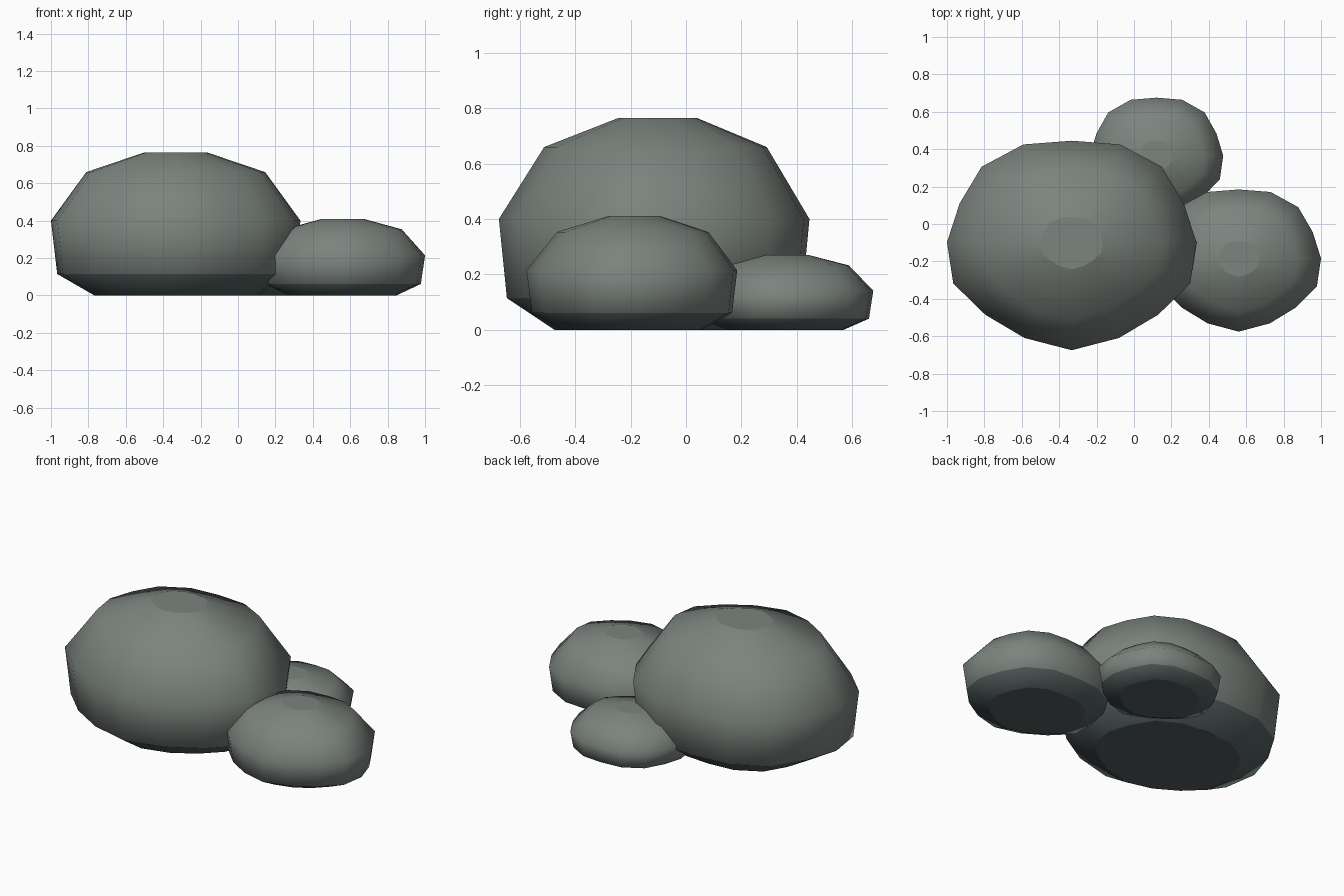
import bpy, bmesh, math

if "Cube" in bpy.data.objects:
    bpy.data.objects.remove(bpy.data.objects["Cube"])


def material(name, rgb):
    m = bpy.data.materials.new(name)
    m.diffuse_color = (*rgb, 1.0)
    m.use_nodes = True
    m.node_tree.nodes["Principled BSDF"].inputs["Base Color"].default_value = m.diffuse_color
    return m


STONE = material("grey_stone", (0.20, 0.23, 0.21))
BASE = material("dark_damp_stone", (0.085, 0.11, 0.11))

# Shared boulder profile: (height fraction, radius fraction)
PROFILE = [(0.0, 0.652), (0.15, 0.95), (0.523, 1.0), (0.862, 0.717), (1.0, 0.25)]
SIDES = 16


def boulder(name, cx, cy, rx, ry, height):
    bm = bmesh.new()
    rings = []
    for h, r in PROFILE:
        ring = []
        for i in range(SIDES):
            a = 2 * math.pi * i / SIDES
            k = r * (1 - 0.03 * math.sin(5 * a))   # gentle uneven outline
            ring.append(bm.verts.new((cx + rx * k * math.cos(a),
                                      cy + ry * k * math.sin(a), h * height)))
        rings.append(ring)
    # Smooth sides, with the lowest band in the darker stone
    for level, (low, up) in enumerate(zip(rings, rings[1:])):
        for i in range(SIDES):
            j = (i + 1) % SIDES
            f = bm.faces.new((low[i], low[j], up[j], up[i]))
            f.smooth = True
            f.material_index = 1 if level == 0 else 0
    # Flat top and underside
    bm.faces.new(rings[-1])
    bm.faces.new(rings[0][::-1]).material_index = 1
    mesh = bpy.data.meshes.new(name)
    bm.to_mesh(mesh)
    bm.free()
    mesh.materials.append(STONE)
    mesh.materials.append(BASE)
    ob = bpy.data.objects.new(name, mesh)
    bpy.context.collection.objects.link(ob)
    return ob


boulder("large_boulder", -0.333, -0.098, 0.667, 0.56, 0.765)
boulder("medium_boulder", 0.56, -0.184, 0.44, 0.38, 0.41)
boulder("small_boulder", 0.12, 0.365, 0.357, 0.32, 0.27)
